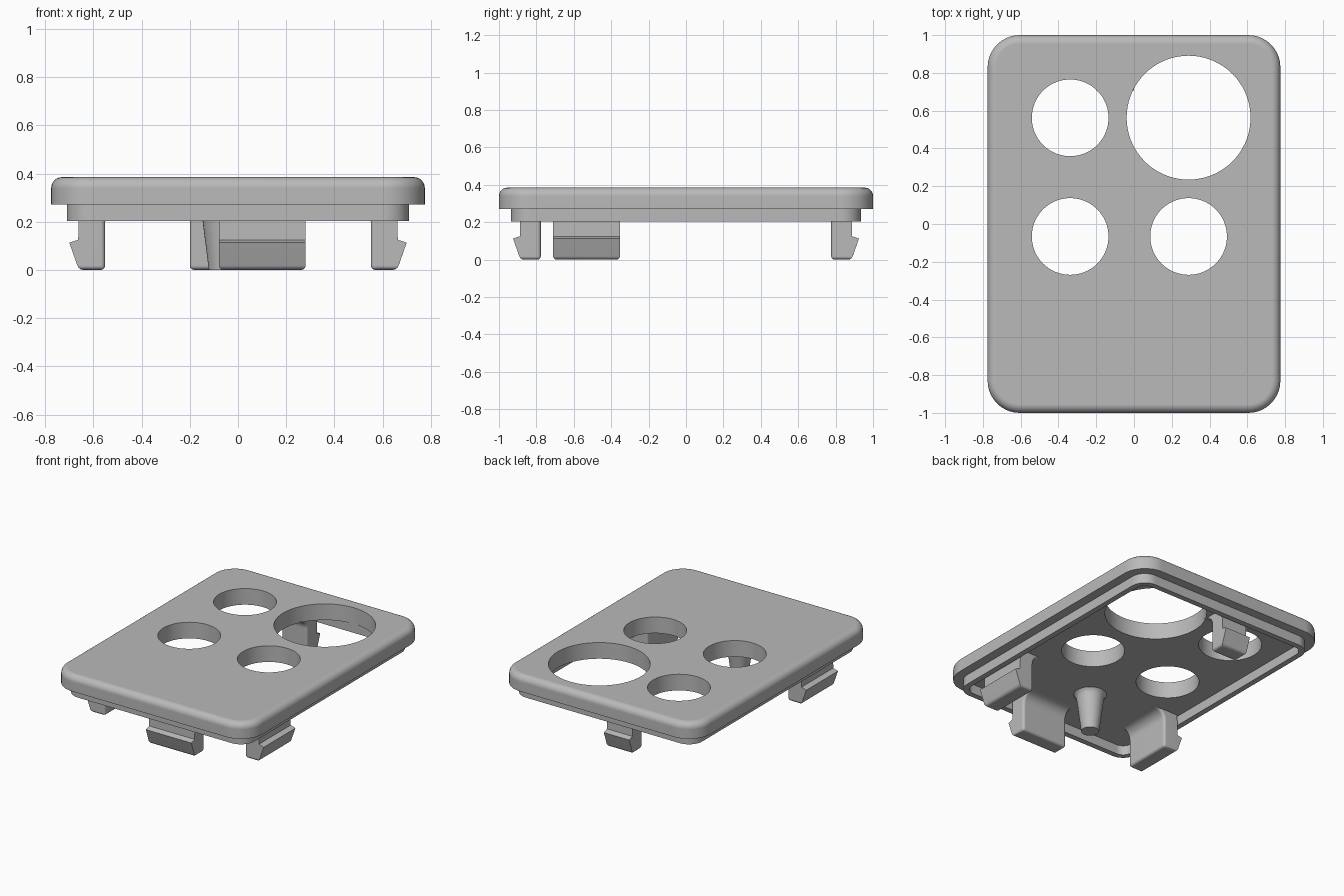
import bpy, bmesh
from math import sin, cos, pi, radians
from mathutils import Matrix, Vector

if "Cube" in bpy.data.objects:
    bpy.data.objects.remove(bpy.data.objects["Cube"])

HALF_X, HALF_Y, CORNER = 0.775, 1.0, 0.17
CEILING = 0.27

grey = bpy.data.materials.new("plain grey")
grey.use_nodes = True
grey.diffuse_color = (0.49, 0.49, 0.49, 1)
grey.node_tree.nodes["Principled BSDF"].inputs["Base Color"].default_value = grey.diffuse_color


def finish(name, bm):
    bmesh.ops.recalc_face_normals(bm, faces=bm.faces)
    mesh = bpy.data.meshes.new(name)
    bm.to_mesh(mesh)
    bm.free()
    mesh.materials.append(grey)
    obj = bpy.data.objects.new(name, mesh)
    bpy.context.collection.objects.link(obj)
    return obj


def apply_all(obj):
    bpy.context.view_layer.objects.active = obj
    for mod in list(obj.modifiers):
        bpy.ops.object.modifier_apply(modifier=mod.name)


def smooth(obj):
    """Smooth the fillets while the large faces stay flat."""
    bpy.ops.object.select_all(action='DESELECT')
    obj.select_set(True)
    bpy.context.view_layer.objects.active = obj
    bpy.ops.object.shade_smooth_by_angle(angle=radians(32))
    mod = obj.modifiers.new("flat_faces", 'WEIGHTED_NORMAL')
    mod.keep_sharp = True
    apply_all(obj)


def bridge(bm, rings):
    """Close a stack of equal rings into a solid."""
    for low, high in zip(rings, rings[1:]):
        for i in range(len(low)):
            j = (i + 1) % len(low)
            bm.faces.new((low[i], low[j], high[j], high[i]))
    bm.faces.new(rings[0])
    bm.faces.new(rings[-1])


def rounded_ring(bm, inset, z, steps=10):
    """Rounded rectangle of vertices, inset from the plate outline."""
    radius = CORNER - inset
    cx, cy = HALF_X - CORNER, HALF_Y - CORNER
    ring = []
    for q, (sx, sy) in enumerate([(1, 1), (-1, 1), (-1, -1), (1, -1)]):
        for i in range(steps + 1):
            a = (q + i / steps) * pi / 2
            ring.append(bm.verts.new((sx * cx + radius * cos(a), sy * cy + radius * sin(a), z)))
    return ring


# Cover plate with hollow rim: rings from the ceiling, round the rim, to the top
fillet = 0.045
section = [(0.104, CEILING), (0.104, 0.203), (0.065, 0.203), (0.065, 0.272), (0, 0.272)]
section += [(fillet * (1 - cos(a)), 0.385 - fillet * (1 - sin(a)))
            for a in (pi / 2 * i / 6 for i in range(7))]
bm = bmesh.new()
bridge(bm, [rounded_ring(bm, *p) for p in section])
plate = finish("cover_plate", bm)

# Round openings: three small, one large
cutters = []
for x, y, r in [(-0.338, 0.562, 0.203), (-0.338, -0.066, 0.203),
                (0.289, -0.066, 0.203), (0.289, 0.563, 0.328)]:
    bm = bmesh.new()
    bmesh.ops.create_cone(bm, cap_ends=True, segments=72, radius1=r, radius2=r, depth=1,
                          matrix=Matrix.Translation((x, y, 0.3)))
    cutter = finish("opening_cutter", bm)
    cutter.hide_render = True
    mod = plate.modifiers.new("opening", 'BOOLEAN')
    mod.operation = 'DIFFERENCE'
    mod.solver = 'EXACT'
    mod.object = cutter
    cutters.append(cutter)
apply_all(plate)
for cutter in cutters:
    bpy.data.objects.remove(cutter)
smooth(plate)


def snap_clip(name, origin, outward, width):
    """Hooked leg hanging from the ceiling; profile in (outward, height)."""
    flare = 0.07
    profile = [(0, 0), (0.109, 0), (0.149, 0.113), (0.112, 0.125), (0.109, CEILING + 0.01),
               (-flare, CEILING + 0.01)]
    profile += [(-flare * (1 - sin(a)), CEILING - flare * (1 - cos(a)))
                for a in (pi / 2 * i / 6 for i in range(6, -1, -1))][::-1]
    out = Vector((*outward, 0))
    side = Vector((-out.y, out.x, 0))
    start = Vector((*origin, 0)) - side * width / 2
    bm = bmesh.new()
    face = bm.faces.new([bm.verts.new(start + out * u + Vector((0, 0, z))) for u, z in profile])
    grown = bmesh.ops.extrude_face_region(bm, geom=[face])
    moved = [v for v in grown["geom"] if isinstance(v, bmesh.types.BMVert)]
    bmesh.ops.translate(bm, verts=moved, vec=side * width)

    # Round the foot and the two long edges of the inner face
    def on_inner(v):
        return (v.co - start).dot(out) < 0.001 and v.co.z < CEILING + 0.005

    def is_rounded(e):
        along = abs((e.verts[1].co - e.verts[0].co).dot(side)) > 0.01
        foot = all(v.co.z < 0.01 for v in e.verts)
        return foot or (not along and all(on_inner(v) for v in e.verts))

    bmesh.ops.bevel(bm, geom=[e for e in bm.edges if is_rounded(e)], offset=0.018,
                    segments=3, profile=0.5, affect='EDGES', clamp_overlap=False)
    smooth(finish(name, bm))


snap_clip("left_clip", (0.551, -0.532), (1, 0), 0.357)
snap_clip("right_clip", (-0.551, -0.532), (-1, 0), 0.357)
snap_clip("front_clip", (0.101, -0.776), (0, -1), 0.359)
snap_clip("back_clip", (-0.1, 0.776), (0, 1), 0.2)

# Tapered centre post with a flared root
post = [(0.058, 0), (0.086, 0.22), (0.09, 0.245), (0.097, 0.26), (0.11, CEILING + 0.003)]
bm = bmesh.new()
bridge(bm, [[bm.verts.new((-0.063 + r * cos(i * pi / 16), -0.515 + r * sin(i * pi / 16), z))
             for i in range(32)] for r, z in post])
smooth(finish("centre_post", bm))
